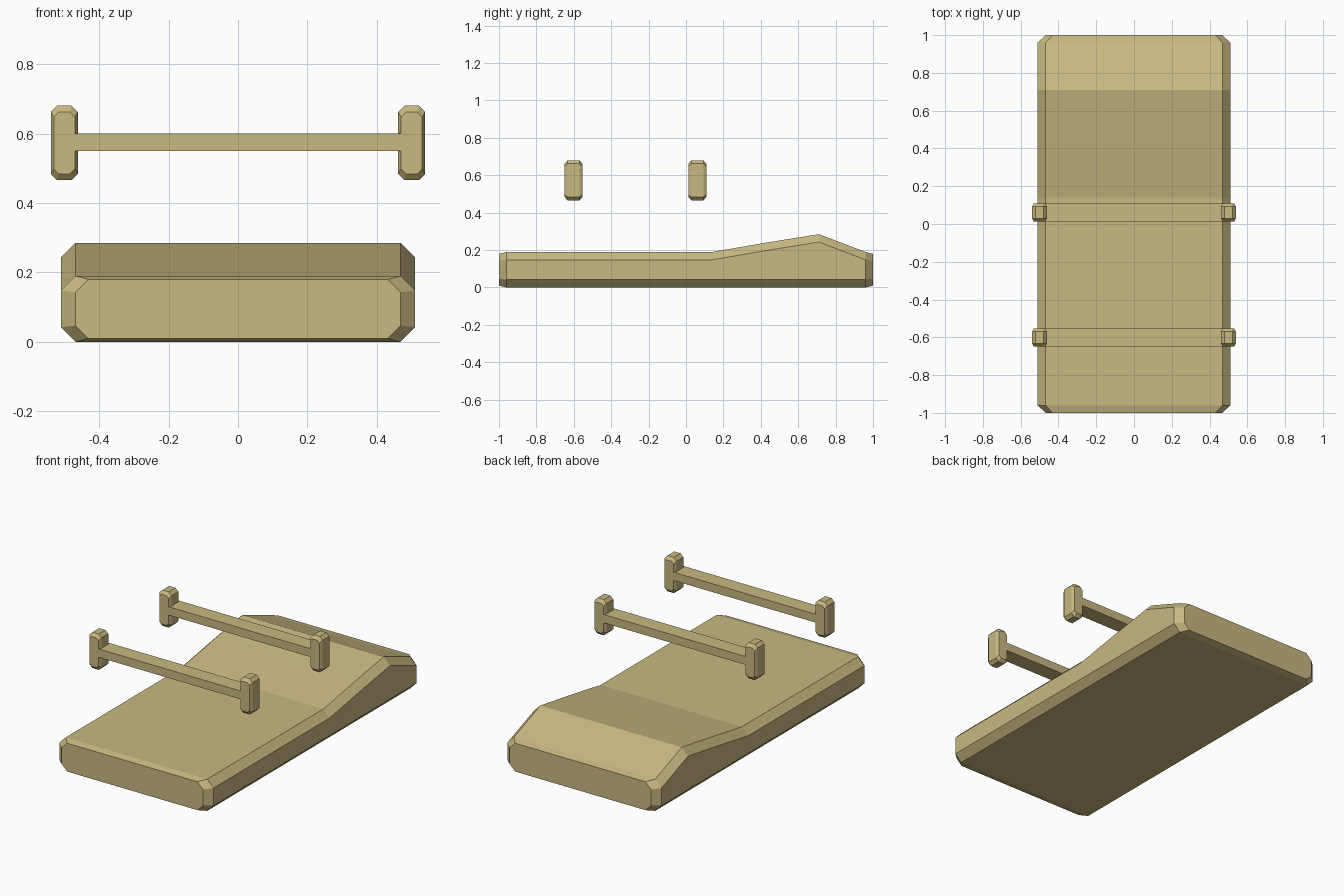
import bpy, bmesh

if "Cube" in bpy.data.objects:
    bpy.data.objects.remove(bpy.data.objects["Cube"])

# Tan fabric colour shared by all parts
mat = bpy.data.materials.new("tan_fabric")
mat.diffuse_color = (0.58, 0.48, 0.22, 1)
mat.use_nodes = True
mat.node_tree.nodes["Principled BSDF"].inputs["Base Color"].default_value = mat.diffuse_color


def section(y, xc, half, z0, z1, cut):
    """Rectangle in the XZ plane at y, with chamfered corners."""
    pts = []
    for s, zs in ((1, (z0, z0 + cut, z1 - cut, z1)), (-1, (z1, z1 - cut, z0 + cut, z0))):
        for z in zs:
            w = half - cut if z in (z0, z1) else half
            pts.append((xc + s * w, y, z))
    return pts


def loft(name, sections):
    """Skin equal-length rings and cap both ends."""
    bm = bmesh.new()
    rings = [[bm.verts.new(p) for p in s] for s in sections]
    n = len(rings[0])
    for a, b in zip(rings, rings[1:]):
        for i in range(n):
            j = (i + 1) % n
            bm.faces.new((a[i], a[j], b[j], b[i]))
    bm.faces.new(rings[0])
    bm.faces.new(rings[-1])
    bmesh.ops.recalc_face_normals(bm, faces=bm.faces)
    me = bpy.data.meshes.new(name)
    bm.to_mesh(me)
    bm.free()
    me.materials.append(mat)
    ob = bpy.data.objects.new(name, me)
    bpy.context.collection.objects.link(ob)
    return ob


# Mattress with raised head end: (y, top height) profile between tapered ends
profile = [(-0.96, 0.19), (0.14, 0.19), (0.43, 0.24), (0.71, 0.285), (0.96, 0.19)]
rings = [section(y, 0, 0.51, 0, z, 0.042) for y, z in profile]
ends = [section(y, 0, 0.468, 0.01, 0.18, 0.037) for y in (-1, 1)]
loft("mattress", [ends[0]] + rings + [ends[1]])

# Two floating crossbars, each with a chamfered block at both ends
for label, y in (("foot", -0.601), ("head", 0.061)):
    d = 0.048
    bm = bmesh.new()
    bmesh.ops.create_cube(bm, size=1)
    bmesh.ops.scale(bm, vec=(0.94, 2 * d, 0.05), verts=bm.verts)
    bmesh.ops.translate(bm, vec=(0, y, 0.575), verts=bm.verts)
    me = bpy.data.meshes.new(label + "_crossbar")
    bm.to_mesh(me)
    bm.free()
    me.materials.append(mat)
    bpy.context.collection.objects.link(bpy.data.objects.new(label + "_crossbar", me))

    for side, x in (("left", -0.5), ("right", 0.5)):
        loft(f"{label}_{side}_end_block", [
            section(y - d, x, 0.030, 0.484, 0.662, 0.014),
            section(y - d + 0.016, x, 0.039, 0.466, 0.68, 0.018),
            section(y + d - 0.016, x, 0.039, 0.466, 0.68, 0.018),
            section(y + d, x, 0.030, 0.484, 0.662, 0.014),
        ])
